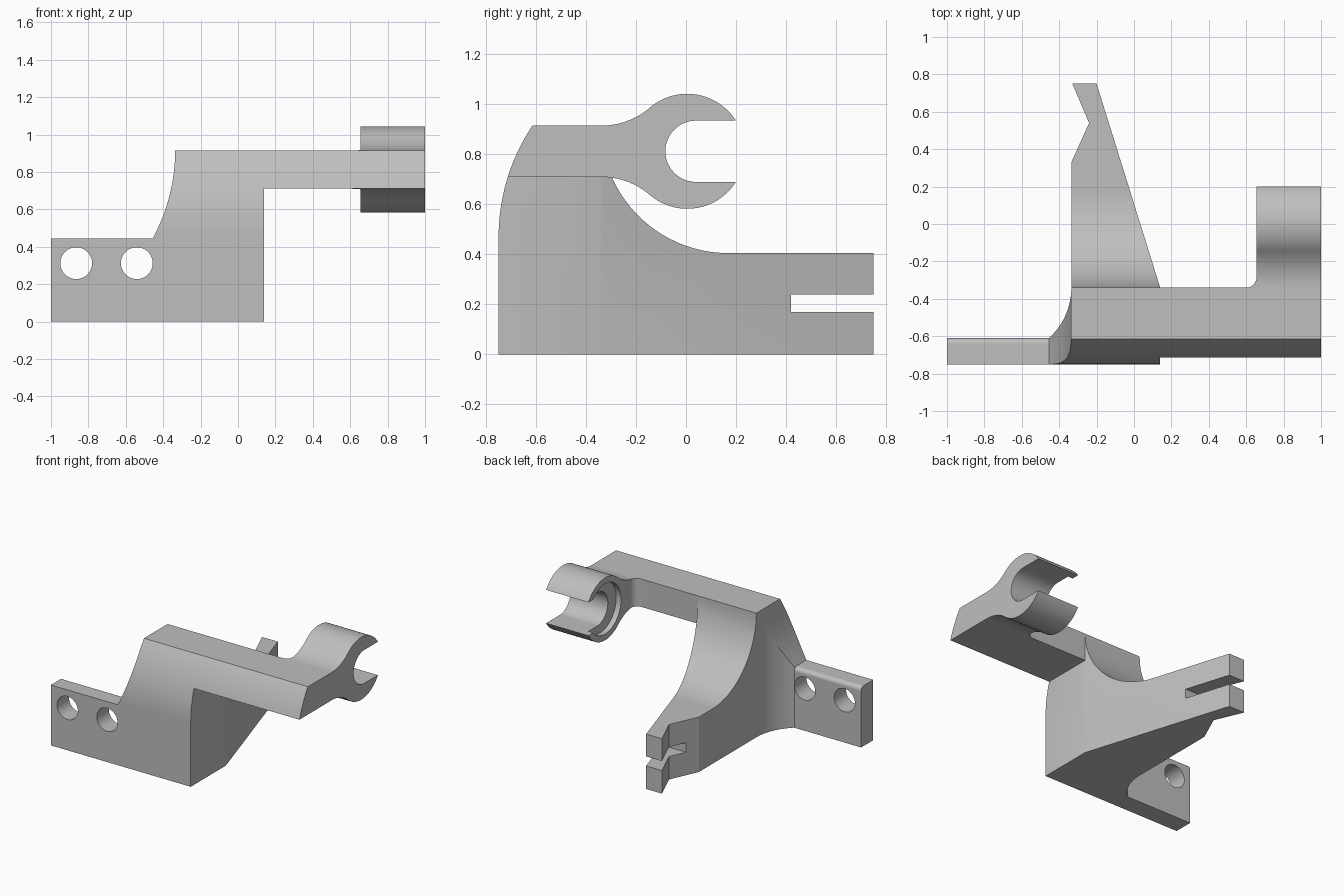
import bpy
import bmesh
from math import sin, cos, radians

if "Cube" in bpy.data.objects:
    bpy.data.objects.remove(bpy.data.objects["Cube"], do_unlink=True)

grey = bpy.data.materials.new("plain_grey")
grey.use_nodes = True
GREY = (0.52, 0.52, 0.52, 1)
grey.diffuse_color = GREY
grey.node_tree.nodes["Principled BSDF"].inputs["Base Color"].default_value = GREY


def arc(cx, cy, r, start, end, n=24):
    angles = [radians(start + (end - start) * i / n) for i in range(n + 1)]
    return [(cx + r * cos(a), cy + r * sin(a)) for a in angles]


def prism(name, points, axis, lo, hi):
    """Extrude a closed outline along one axis."""
    place = {"x": lambda a, b, t: (t, a, b),
             "y": lambda a, b, t: (a, t, b),
             "z": lambda a, b, t: (a, b, t)}[axis]
    bm = bmesh.new()
    ends = [[bm.verts.new(place(a, b, t)) for a, b in points] for t in (lo, hi)]
    for ring in ends:
        bm.faces.new(ring)
    n = len(points)
    for i in range(n):
        j = (i + 1) % n
        bm.faces.new((ends[0][i], ends[0][j], ends[1][j], ends[1][i]))
    bmesh.ops.recalc_face_normals(bm, faces=bm.faces)
    mesh = bpy.data.meshes.new(name)
    bm.to_mesh(mesh)
    bm.free()
    mesh.materials.append(grey)
    obj = bpy.data.objects.new(name, mesh)
    bpy.context.collection.objects.link(obj)
    return obj


def select(obj):
    bpy.ops.object.select_all(action="DESELECT")
    obj.select_set(True)
    bpy.context.view_layer.objects.active = obj


def combine(obj, tool, operation):
    """Apply a boolean and discard the tool."""
    tool.hide_render = True
    mod = obj.modifiers.new("cut", "BOOLEAN")
    mod.operation = operation
    mod.solver = "EXACT"
    mod.object = tool
    select(obj)
    bpy.ops.object.modifier_apply(modifier=mod.name)
    bpy.data.objects.remove(tool, do_unlink=True)


TOP, UNDER, BACK = 0.915, 0.71, -0.34
MID = (TOP + UNDER) / 2
HALF = (TOP - UNDER) / 2

# Body: side profile with curved front, hollow back and slotted tail
side = [(-0.75, 0)] + arc(0.05, 0.47, 0.8, 180, 146.2)
side += arc(0.17, TOP, 0.51, 180, 270, 36)
side += [(0.75, 0.405), (0.75, 0.24), (0.42, 0.24), (0.42, 0.17), (0.75, 0.17), (0.75, 0)]
body = prism("body", side, "x", -0.8, 0.6)

# Tapered plan with a notched tail and a fillet towards the plate
plan = [(-0.455, -0.9), (0.14, -0.9), (0.14, BACK), (-0.2156, 0.8), (-0.351, 0.8),
        (-0.24, 0.54), (-0.335, 0.33)]
plan += arc(-0.699, BACK, 0.364, 0, -47.9)
combine(body, prism("plan_cutter", plan, "z", -0.1, 1.2), "INTERSECT")

# Swept left shoulder
shoulder = [(-0.6, -0.1), (-0.6, 0.445)]
shoulder += arc(-1.316, TOP, 0.98, -28.66, 0)
shoulder += [(-0.336, 1.2), (0.5, 1.2), (0.5, -0.1)]
combine(body, prism("shoulder_cutter", shoulder, "y", -1, 1), "INTERSECT")

# Mounting plate with two bolt holes
plate_side = [(-0.75, 0), (-0.75, 0.445)] + arc(-0.64, 0.415, 0.03, 90, 0, 8) + [(-0.61, 0)]
plate = prism("mounting_plate", plate_side, "x", -1, -0.455)
for x in (-0.865, -0.541):
    hole = prism("hole_cutter", arc(x, 0.312, 0.085, 0, 352.5, 47), "y", -0.9, -0.5)
    combine(plate, hole, "DIFFERENCE")

# Arm reaching out to the clip
arm_side = arc(0.05, 0.47, 0.8, 162.54, 146.2) + [(BACK, TOP), (BACK, UNDER)]
arm = prism("arm", arm_side, "x", 0.14, 1)

# Open clip: neck flare, outer ring, lip and inner seat, mirrored about its middle
upper = arc(BACK, HALF + 0.3004, 0.3004, -90, -49.4, 16)
upper += arc(0.005, 0, 0.23, 130.6, 32.2, 32)[1:]
upper += arc(0.04, 0, 0.1225, 90, 180, 24)
outline = upper + [(y, -z) for y, z in reversed(upper[:-1])]
clip = prism("clip", [(y, MID + z) for y, z in outline], "x", 0.5, 1)

# Fillet between arm and clip, then the recess on the inner end
clip_plan = [(0.6, -0.5), (1.1, -0.5), (1.1, 0.5), (0.655, 0.5)]
clip_plan += arc(0.6, -0.285, 0.055, 360, 270, 12)
combine(clip, prism("clip_cutter", clip_plan, "z", 0, 1.5), "INTERSECT")
recess = prism("recess_cutter", arc(0.005, MID, 0.185, 0, 354, 59), "x", 0.5, 0.695)
combine(clip, recess, "DIFFERENCE")

# Smooth curves with crisp edges
for part in (body, plate, arm, clip):
    select(part)
    bpy.ops.object.shade_smooth_by_angle(angle=radians(20))
    weighted = part.modifiers.new("even_shading", "WEIGHTED_NORMAL")
    weighted.keep_sharp = True
